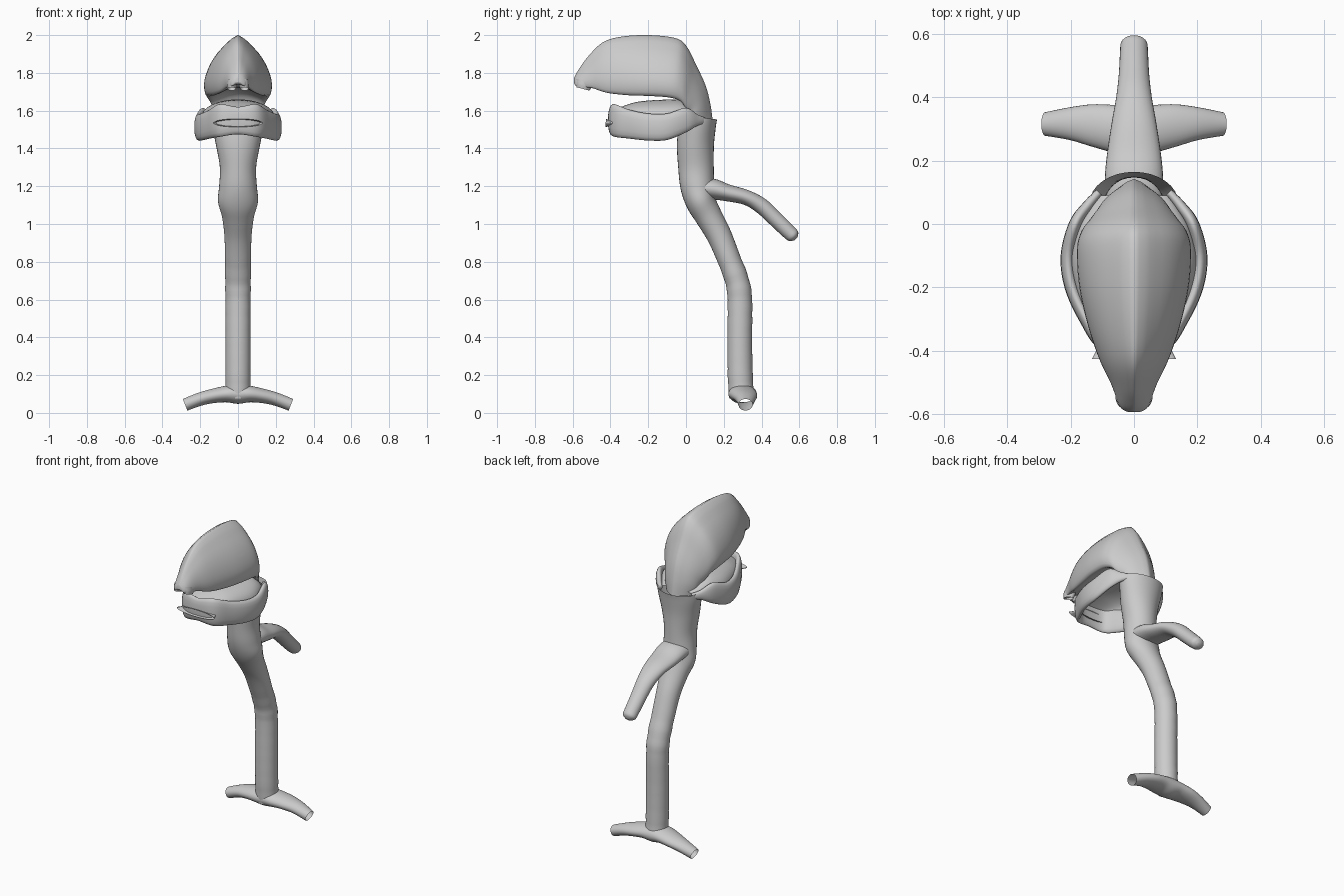
import bpy, bmesh, math
from mathutils import Vector

if "Cube" in bpy.data.objects:
    bpy.data.objects.remove(bpy.data.objects["Cube"])

X, Y = Vector((1, 0, 0)), Vector((0, 1, 0))


def spline(stations, k=5):
    """Catmull-Rom interpolation through tuples of any length."""
    out, n = [], len(stations)
    for i in range(n - 1):
        p = [stations[max(0, min(n - 1, i + j))] for j in (-1, 0, 1, 2)]
        for s in range(k):
            t = s / k
            out.append([0.5 * (2 * b + (c - a) * t + (2 * a - 5 * b + 4 * c - d) * t * t
                               + (3 * b - a - 3 * c + d) * t ** 3) for a, b, c, d in zip(*p)])
    return out + [list(stations[-1])]


def skin(name, rings, closed=True, cap_start=False, cap_end=False):
    """Bridge a list of point rings into a smooth surface."""
    bm = bmesh.new()
    vs = [[bm.verts.new(p) for p in r] for r in rings]
    m = len(rings[0])
    for a, b in zip(vs, vs[1:]):
        for j in range(m if closed else m - 1):
            k = (j + 1) % m
            bm.faces.new((a[j], a[k], b[k], b[j]))
    if cap_start:
        bm.faces.new(vs[0])
    if cap_end:
        bm.faces.new(vs[-1])
    bmesh.ops.recalc_face_normals(bm, faces=bm.faces)
    me = bpy.data.meshes.new(name)
    bm.to_mesh(me)
    bm.free()
    ob = bpy.data.objects.new(name, me)
    bpy.context.collection.objects.link(ob)
    me.shade_smooth()
    return ob


def tube(name, stations, side=X, n=28, ripple=0, **caps):
    """Elliptical tube; station = x, y, z, half width along side, half depth."""
    st = spline(stations)
    rings = []
    for i, s in enumerate(st):
        c = Vector(s[:3])
        t = Vector(st[min(i + 1, len(st) - 1)][:3]) - Vector(st[max(i - 1, 0)][:3])
        v = t.normalized().cross(side).normalized()
        f = 1 + (ripple * math.sin(c.z * 70) if c.z < 0.8 else 0)
        rings.append([c + side * (s[3] * f * math.cos(a)) + v * (s[4] * f * math.sin(a))
                      for a in (2 * math.pi * j / n for j in range(n))])
    return skin(name, rings, **caps)


# Nasal dome: top y,z / bottom y,z / half width
dome = [(-.592, 1.775, -.592, 1.745, .02), (-.57, 1.815, -.575, 1.728, .045),
        (-.52, 1.885, -.50, 1.72, .072), (-.44, 1.962, -.42, 1.695, .11),
        (-.34, 1.992, -.31, 1.682, .146), (-.2, 2.0, -.2, 1.678, .172),
        (-.06, 1.985, -.09, 1.67, .18), (.0, 1.945, -.03, 1.65, .166),
        (.055, 1.84, .0, 1.61, .14), (.105, 1.73, .02, 1.585, .118),
        (.13, 1.63, .025, 1.56, .108), (.142, 1.54, .0, 1.53, .104)]
half = spline([(0, 1), (.2, .94), (.38, .85), (.62, .71), (.82, .54), (.95, .36), (1, .2),
               (.96, .06), (.85, 0), (.6, .05), (.3, .11), (0, .13)], 2)
profile = half + [(-x, v) for x, v in half[-2:0:-1]]
rings = []
for ty, tz, by, bz, w in spline(dome):
    rings.append([(w * x, by + (ty - by) * v, bz + (tz - bz) * v) for x, v in profile])
skin("nasal_dome", rings, cap_start=True)

# Nostrils under the tip
for s, label in ((1, "right"), (-1, "left")):
    tube("nostril_" + label, [(s * .03, -.535, 1.76, .027, .045), (s * .032, -.54, 1.735, .027, .042),
                              (s * .034, -.545, 1.715, .022, .035)])

# Mouth side band: x, y, bottom z, top z, half thickness
band = [(0, -.395, 1.475, 1.62, .018), (.095, -.38, 1.462, 1.635, .02),
        (.15, -.3, 1.452, 1.605, .022), (.195, -.2, 1.442, 1.585, .023),
        (.208, -.1, 1.445, 1.585, .023), (.185, 0, 1.485, 1.615, .02),
        (.145, .06, 1.52, 1.58, .016), (.11, .1, 1.53, 1.565, .012)]
band = [(-s[0],) + s[1:] for s in band[:0:-1]] + band
st = spline(band, 6)
rings = []
for i, (x, y, lo, hi, th) in enumerate(st):
    a, b = st[max(i - 1, 0)], st[min(i + 1, len(st) - 1)]
    nrm = Vector((b[1] - a[1], a[0] - b[0], 0)).normalized()
    ring = []
    for j in range(16):
        q = 2 * math.pi * j / 16
        cz = math.copysign(abs(math.sin(q)) ** .8, math.sin(q))
        ring.append(Vector((x, y, (lo + hi) / 2 + (hi - lo) / 2 * cz)) + nrm * (th * math.cos(q)))
    rings.append(ring)
skin("mouth_band", rings, cap_start=True, cap_end=True)

# Arched mouth roof: y, half width, edge z, crown z
roof = [(-.39, .08, 1.59, 1.60), (-.33, .13, 1.57, 1.625), (-.25, .17, 1.55, 1.648),
        (-.12, .2, 1.54, 1.658), (-.02, .18, 1.55, 1.655), (.04, .145, 1.55, 1.61),
        (.09, .11, 1.54, 1.57)]
skin("mouth_roof", [[(w * math.cos(a), y, e + (c - e) * math.sin(a) ** .8)
                     for a in (math.pi * j / 20 for j in range(21))]
                    for y, w, e, c in spline(roof)], closed=False)

# Flared lip opening
tube("lip_opening", [(0, -.37, 1.54, .11, .03), (0, -.4, 1.535, .12, .017),
                     (0, -.425, 1.535, .132, .022)])

# Throat and windpipe
tube("throat_and_windpipe",
     [(0, .065, 1.565, .14, .1), (0, .06, 1.52, .137, .098), (0, .05, 1.42, .117, .098),
      (0, .053, 1.3, .096, .094), (0, .06, 1.2, .1, .09), (0, .078, 1.12, .106, .08),
      (0, .12, 1.04, .085, .072), (0, .175, .94, .072, .066), (0, .225, .82, .069, .062),
      (0, .27, .7, .068, .063), (0, .285, .6, .066, .065), (0, .285, .4, .066, .065),
      (0, .287, .2, .066, .066), (0, .295, .08, .066, .066)], n=32, ripple=.018)

# Gullet branch with rounded end
tube("gullet",
     [(0, .06, 1.19, .09, .05), (0, .14, 1.185, .092, .055), (0, .22, 1.165, .085, .045),
      (0, .32, 1.14, .07, .04), (0, .4, 1.095, .056, .042), (0, .47, 1.03, .048, .041),
      (0, .54, .962, .044, .039), (0, .57, .935, .04, .034), (0, .583, .923, .015, .012)],
     cap_end=True)

# Two open bronchi as one arched cross tube
arm = [(.28, .315, .043, .037, .033), (.2, .316, .073, .052, .035), (.13, .31, .09, .067, .038),
       (.06, .3, .1, .075, .044)]
tube("bronchi", [(-s[0],) + s[1:] for s in arm] + [(0, .3, .1, .074, .052)] + arm[::-1], side=Y)
